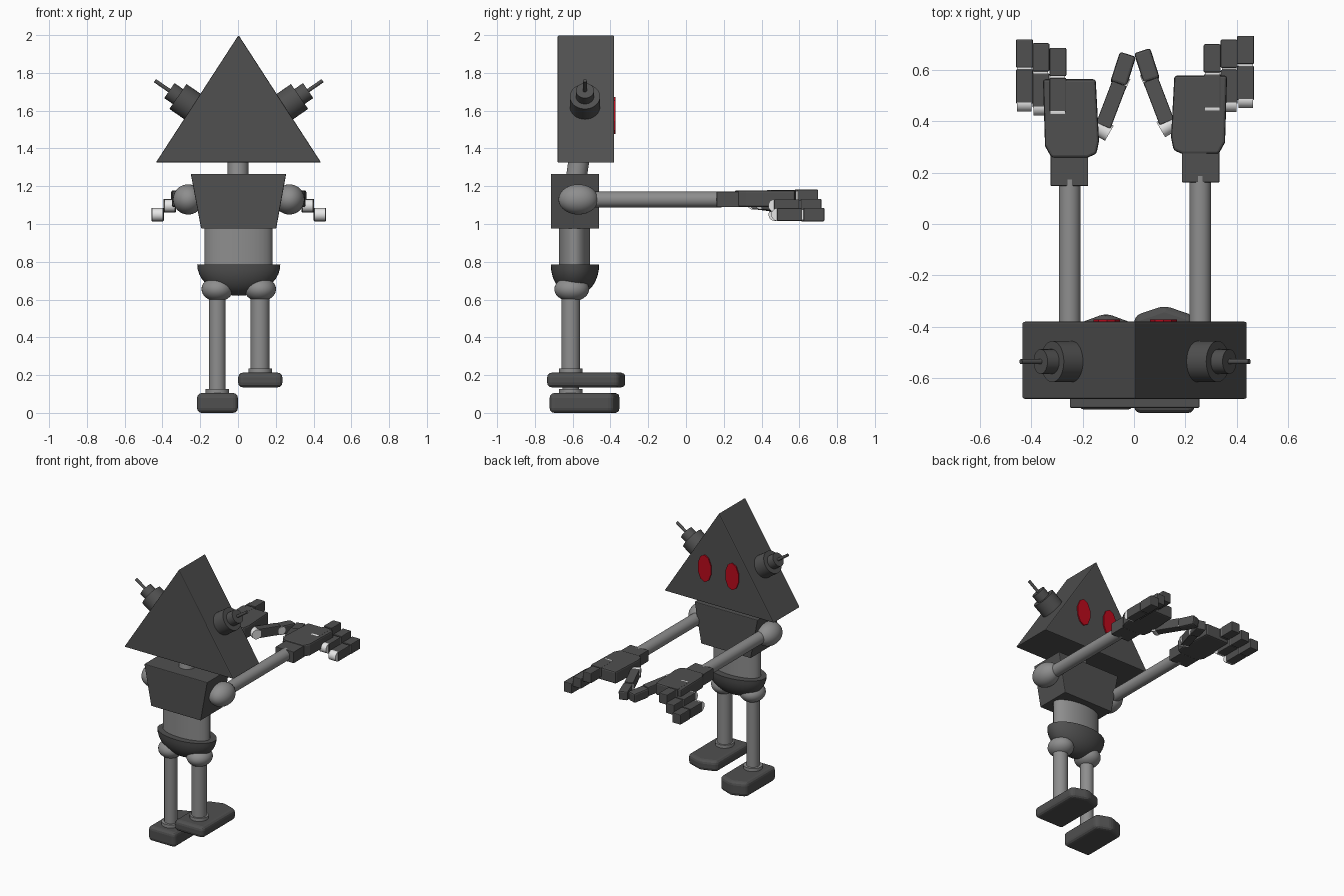
import bpy, bmesh, math
from mathutils import Vector, Matrix

cube = bpy.data.objects.get("Cube")
if cube:
    bpy.data.objects.remove(cube, do_unlink=True)


def material(name, r, g, b):
    m = bpy.data.materials.new(name)
    m.use_nodes = True
    m.diffuse_color = (r, g, b, 1)
    m.node_tree.nodes["Principled BSDF"].inputs["Base Color"].default_value = (r, g, b, 1)
    return m


DARK = material("dark_grey", 0.08, 0.08, 0.08)
GREY = material("mid_grey", 0.27, 0.27, 0.27)
PALE = material("pale_grey", 0.8, 0.8, 0.8)
RED = material("eye_red", 0.5, 0.003, 0.012)


def finish(name, bm, mat, bevel=0, segments=2, smooth=False):
    bmesh.ops.recalc_face_normals(bm, faces=bm.faces)
    mesh = bpy.data.meshes.new(name)
    bm.to_mesh(mesh)
    bm.free()
    mesh.materials.append(mat)
    ob = bpy.data.objects.new(name, mesh)
    bpy.context.collection.objects.link(ob)
    if bevel:
        mod = ob.modifiers.new("edge_bevel", 'BEVEL')
        mod.width, mod.segments = bevel, segments
    if smooth:
        bpy.ops.object.select_all(action='DESELECT')
        ob.select_set(True)
        bpy.context.view_layer.objects.active = ob
        bpy.ops.object.shade_smooth_by_angle(angle=math.radians(40))
    return ob


def prism(name, outline, axis, lo, hi, mat, bevel=0, segments=2):
    """Extrude a 2D outline along y (outline is x,z) or z (outline is x,y)."""
    bm = bmesh.new()
    place = (lambda a, b, t: (a, t, b)) if axis == 'y' else (lambda a, b, t: (a, b, t))
    face = bm.faces.new([bm.verts.new(place(a, b, lo)) for a, b in outline])
    new = bmesh.ops.extrude_face_region(bm, geom=[face])["geom"]
    move = Vector(place(0, 0, hi - lo))
    bmesh.ops.translate(bm, vec=move, verts=[v for v in new if isinstance(v, bmesh.types.BMVert)])
    return finish(name, bm, mat, bevel, segments)


def frame(a, b):
    a, b = Vector(a), Vector(b)
    turn = (b - a).to_track_quat('Z', 'Y').to_matrix().to_4x4()
    return Matrix.Translation((a + b) / 2) @ turn, (b - a).length


def rod(name, a, b, r, mat, squash=1):
    """Cylinder from a to b; squash scales its second cross axis."""
    m, length = frame(a, b)
    bm = bmesh.new()
    bmesh.ops.create_cone(bm, cap_ends=True, segments=32, radius1=r, radius2=r, depth=length,
                          matrix=m @ Matrix.Diagonal((1, squash, 1, 1)))
    return finish(name, bm, mat, smooth=True)


def box(name, a, b, width, height, mat, bevel=0.005):
    """Box running level from a to b."""
    a, b = Vector(a), Vector(b)
    d = b - a
    side = d.cross(Vector((0, 0, 1))).normalized()
    up = side.cross(d).normalized()
    m = Matrix((side * width, d, up * height)).transposed().to_4x4()
    bm = bmesh.new()
    bmesh.ops.create_cube(bm, size=1, matrix=Matrix.Translation((a + b) / 2) @ m)
    return finish(name, bm, mat, bevel)


def ellipsoid(name, centre, radii, mat, half=False):
    bm = bmesh.new()
    bmesh.ops.create_uvsphere(bm, u_segments=32, v_segments=20, radius=1)
    if half:
        cut = bmesh.ops.bisect_plane(bm, geom=bm.verts[:] + bm.edges[:] + bm.faces[:],
                                     plane_co=(0, 0, 0), plane_no=(0, 0, 1), clear_outer=True)
        rim = [e for e in bm.edges if e.is_boundary]
        bmesh.ops.contextual_create(bm, geom=rim)
    bmesh.ops.transform(bm, matrix=Matrix.Translation(centre) @ Matrix.Diagonal((*radii, 1)),
                        verts=bm.verts)
    return finish(name, bm, mat, smooth=True)


# Head, neck and trunk
prism("head", [(-0.435, 1.325), (0.44, 1.325), (0.003, 2.0)], 'y', -0.68, -0.38, DARK, 0.006)
rod("neck", (0, -0.58, 1.25), (0, -0.565, 1.35), 0.055, GREY)
prism("chest", [(-0.195, 0.975), (0.202, 0.975), (0.255, 1.265), (-0.25, 1.265)],
      'y', -0.715, -0.46, DARK, 0.005)
rod("waist", (0.003, -0.59, 0.75), (0.003, -0.59, 0.98), 0.18, GREY, squash=0.46)
ellipsoid("pelvis", (0.004, -0.588, 0.785), (0.22, 0.128, 0.165), DARK, half=True)

for s, label in ((1, "left"), (-1, "right")):
    def at(x, y, z):
        return (0.004 + s * x, y + 0.007 * s, z)

    # Eye plate
    eye = [(0.004 + s * 0.11 + 0.055 * math.cos(i * math.pi / 5 + 0.31),
            1.575 + 0.098 * math.sin(i * math.pi / 5 + 0.31)) for i in range(10)]
    prism(label + "_eye", eye, 'y', -0.381, -0.372, RED)

    # Antenna
    def along(t):
        return (0.004 + s * (0.322 + t * 0.824), -0.535, 1.675 + t * 0.566)
    rod(label + "_antenna_base", along(-0.16), along(0), 0.08, DARK)
    rod(label + "_antenna_collar", along(-0.01), along(0.055), 0.048, DARK)
    rod(label + "_antenna_rod", along(0.04), along(0.148), 0.01, DARK)

    # Arm
    ellipsoid(label + "_shoulder", (0.004 + s * 0.268, -0.57, 1.13), (0.08, 0.105, 0.08), GREY)
    rod(label + "_arm", at(0.254, -0.57, 1.13), at(0.254, 0.18, 1.13), 0.042, GREY)
    box(label + "_cuff", at(0.255, 0.155, 1.13), at(0.255, 0.275, 1.13), 0.146, 0.082, DARK, 0.003)
    palm = [at(x, y, 0)[:2] for x, y in ((0.185, 0.265), (0.325, 0.265), (0.35, 0.31),
                                         (0.358, 0.57), (0.153, 0.57), (0.14, 0.33), (0.15, 0.28))]
    prism(label + "_palm", palm, 'z', 1.09, 1.178, DARK, 0.01)

    # Fingers, stepping outward and down
    fingers = (("index", 0.30, 0.692, 1.146), ("middle", 0.366, 0.71, 1.097),
               ("outer", 0.43, 0.725, 1.05))
    for finger, x, tip, z in fingers:
        name = label + "_" + finger + "_finger"
        rod(name + "_knuckle", at(x - 0.028, tip - 0.247, z), at(x + 0.028, tip - 0.247, z), 0.034, PALE)
        box(name + "_base", at(x, tip - 0.25, z), at(x, tip - 0.117, z), 0.066, 0.068, DARK)
        rod(name + "_joint", at(x - 0.028, tip - 0.113, z), at(x + 0.028, tip - 0.113, z), 0.028, PALE)
        box(name + "_tip", at(x, tip - 0.11, z), at(x, tip, z), 0.066, 0.072, DARK)

    # Thumb, bending inward
    name = label + "_thumb"
    rod(name + "_knuckle", at(0.152, 0.39, 1.11), at(0.1, 0.36, 1.11), 0.034, PALE)
    box(name + "_base", at(0.125, 0.385, 1.11), at(0.062, 0.55, 1.09), 0.06, 0.066, DARK)
    rod(name + "_joint", at(0.084, 0.57, 1.085), at(0.03, 0.545, 1.085), 0.028, PALE)
    box(name + "_tip", at(0.065, 0.55, 1.085), at(0.028, 0.665, 1.075), 0.066, 0.068, DARK, 0.01)

# Legs: name, hip x, leg radius, foot centre, half width, back, tip, sole, top
LEGS = (("left", 0.117, 0.05, 0.118, 0.117, -0.735, -0.317, 0.135, 0.213),
        ("right", -0.109, 0.044, -0.109, 0.108, -0.722, -0.347, 0.0, 0.105))
for label, x, r, fx, w, back, tip, sole, top in LEGS:
    ellipsoid(label + "_hip", (x, -0.605, 0.655), (0.084, 0.092, 0.065), GREY)
    rod(label + "_leg", (x, -0.61, top), (x, -0.61, 0.66), r, GREY)
    rod(label + "_ankle", (x, -0.61, top - 0.01), (x, -0.61, top + 0.022), 0.062, GREY)
    foot = [(fx - w, back), (fx + w, back), (fx + w, tip - 0.04), (fx, tip), (fx - w, tip - 0.04)]
    prism(label + "_foot", foot, 'z', sole, top, DARK, 0.025, 3)
